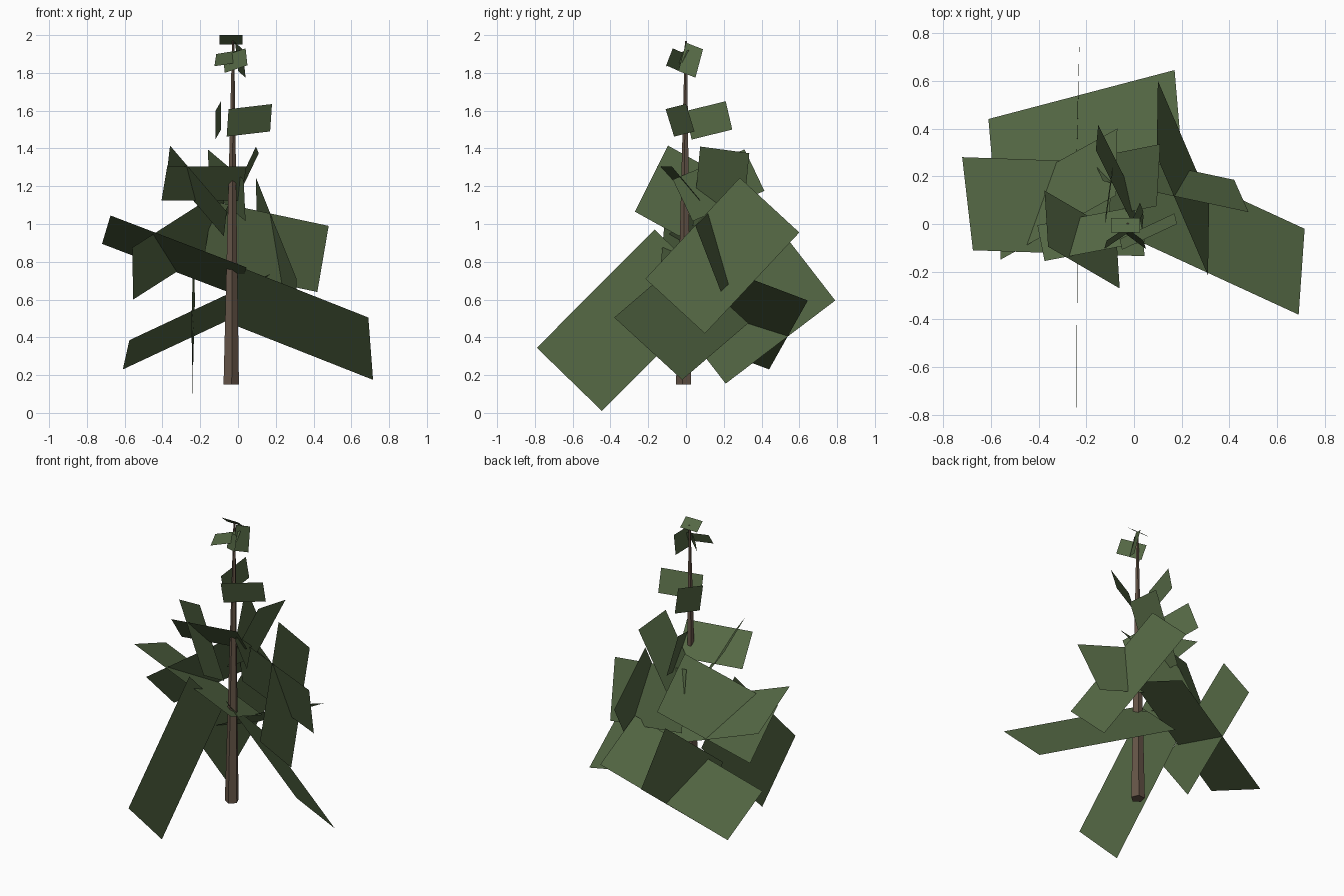
import bpy, bmesh, math
from mathutils import Vector


def material(name, rgb):
    m = bpy.data.materials.new(name)
    m.diffuse_color = (*rgb, 1)
    return m


green = material("needle green", (0.092, 0.142, 0.060))
brown = material("bark brown", (0.130, 0.090, 0.063))


def add_object(name, bm, mat):
    mesh = bpy.data.meshes.new(name)
    bm.to_mesh(mesh)
    bm.free()
    mesh.materials.append(mat)
    ob = bpy.data.objects.new(name, mesh)
    bpy.context.collection.objects.link(ob)
    return ob


def bough(name, corner, across, along):
    """Flat rectangular bough: an outer corner, its width and its run inward."""
    c, a, u = Vector(corner), Vector(across), Vector(along)
    bm = bmesh.new()
    bm.faces.new([bm.verts.new(p) for p in (c, c + a, c + a + u, c + u)])
    return add_object(name, bm, green)


# Trunk: slim tapered five-sided post
bm = bmesh.new()
rings = []
for cx, cy, z, r in ((-0.037, -0.01, 0.15, 0.043), (-0.026, 0.0, 1.97, 0.006)):
    rings.append([bm.verts.new((cx + r * math.cos(t), cy + r * math.sin(t), z))
                  for t in (math.radians(-85 + 72 * i) for i in range(5))])
for i in range(5):
    j = (i + 1) % 5
    bm.faces.new((rings[0][i], rings[0][j], rings[1][j], rings[1][i]))
bm.faces.new(rings[0][::-1])
bm.faces.new(rings[1])
add_object("trunk", bm, brown)

# Lowest tier: long drooping boughs
bough("low_bough_right", (0.69, -0.38, 0.505), (0.025, 0.36, -0.33), (-0.76, 0.35, 0.30))
bough("low_bough_back", (-0.61, 0.44, 0.23), (0.035, -0.41, 0.155), (0.78, 0.205, 0.365))
bough("low_bough_front", (-0.24, -0.79, 0.345), (0.0, 0.345, -0.335), (0.003, 0.625, 0.625))
bough("low_bough_rear", (-0.228, 0.79, 0.595), (-0.007, -0.24, 0.31), (-0.012, -0.58, -0.44))

# Second tier: broad boughs around the middle
bough("mid_bough_left", (-0.675, -0.11, 1.045), (-0.045, 0.39, -0.15), (0.72, -0.025, -0.275))
bough("mid_bough_back_left", (-0.56, -0.15, 0.875), (0.005, 0.28, -0.275), (0.485, 0.27, 0.31))
bough("mid_bough_right", (0.48, 0.05, 0.99), (-0.06, 0.135, -0.35), (-0.61, 0.13, 0.13))
bough("mid_bough_back_right", (0.095, 0.285, 1.245), (0.005, 0.315, -0.29), (0.215, -0.50, -0.535))

# Third tier: smaller raised boughs
bough("upper_bough_front_left", (-0.36, -0.095, 1.415), (-0.015, 0.235, -0.13), (0.30, -0.175, -0.35))
bough("upper_bough_left", (-0.375, -0.155, 1.305), (-0.03, 0.15, -0.18), (0.42, 0.08, 0.0))
bough("upper_bough_back", (-0.16, 0.31, 1.395), (0.01, 0.105, -0.22), (0.19, -0.38, -0.16))
bough("upper_bough_right", (0.095, 0.075, 1.41), (0.015, 0.26, -0.035), (-0.20, -0.04, -0.42))

# Fourth tier: two short boughs
bough("short_bough_right", (0.18, 0.0, 1.635), (-0.01, 0.045, -0.145), (-0.23, -0.108, -0.027))
bough("short_bough_back", (-0.09, 0.21, 1.65), (0.0, 0.035, -0.15), (-0.03, -0.215, -0.053))

# Crown: small sprigs round the tip
bough("crown_sprig_top", (-0.097, -0.035, 2.0), (0.0, 0.06, -0.05), (0.122, 0.0, 0.0))
bough("crown_sprig_side", (-0.015, 0.0, 1.96), (0.04, 0.09, -0.035), (0.015, -0.04, -0.15))
bough("crown_sprig_left", (-0.115, -0.07, 1.90), (-0.01, -0.035, -0.065), (0.125, 0.085, 0.02))
bough("crown_sprig_right", (0.04, -0.07, 1.93), (0.01, -0.035, -0.09), (-0.12, 0.09, -0.04))
